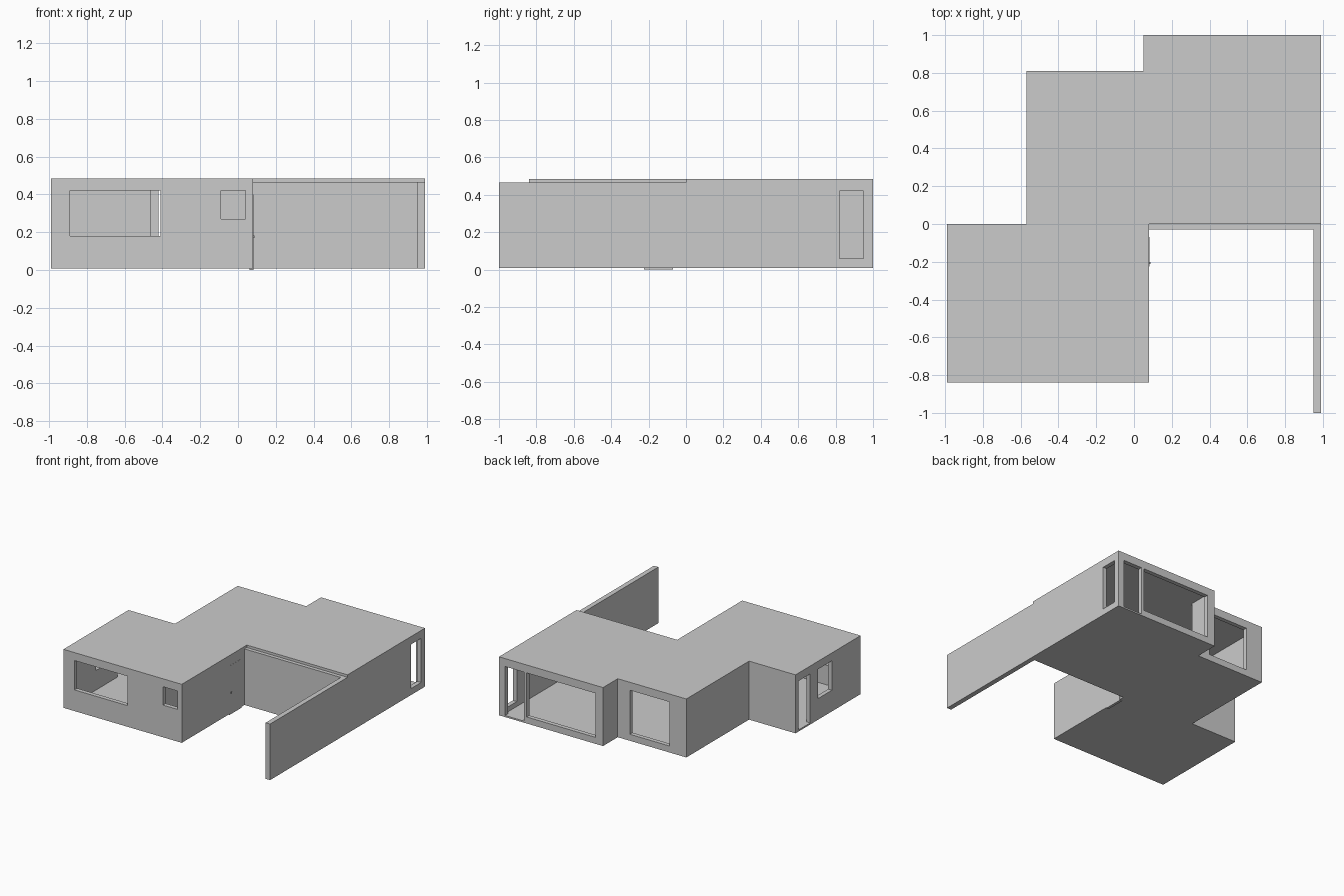
import bpy, bmesh

if "Cube" in bpy.data.objects:
    bpy.data.objects.remove(bpy.data.objects["Cube"])

BASE, FLOOR, CEIL, TOP = 0.007, 0.02, 0.46, 0.485
HEAD = 0.42   # common top of windows


def prism(name, pts, z0, z1):
    """Extrude a plan outline from z0 to z1."""
    bm = bmesh.new()
    face = bm.faces.new([bm.verts.new((x, y, z0)) for x, y in pts])
    new = bmesh.ops.extrude_face_region(bm, geom=[face])["geom"]
    verts = [g for g in new if isinstance(g, bmesh.types.BMVert)]
    bmesh.ops.translate(bm, verts=verts, vec=(0, 0, z1 - z0))
    bmesh.ops.recalc_face_normals(bm, faces=bm.faces)
    mesh = bpy.data.meshes.new(name)
    bm.to_mesh(mesh)
    bm.free()
    obj = bpy.data.objects.new(name, mesh)
    bpy.context.collection.objects.link(obj)
    return obj


def box(name, x0, x1, y0, y1, z0, z1):
    return prism(name, [(x0, y0), (x1, y0), (x1, y1), (x0, y1)], z0, z1)


def cut(target, cutter):
    """Subtract the cutter and discard it."""
    mod = target.modifiers.new("cut", 'BOOLEAN')
    mod.operation = 'DIFFERENCE'
    mod.solver = 'EXACT'
    mod.object = cutter
    bpy.context.view_layer.objects.active = target
    bpy.ops.object.modifier_apply(modifier=mod.name)
    bpy.data.objects.remove(cutter)


# House body with the attached courtyard wall
house = prism("house_shell", [
    (-0.99, -0.84), (0.08, -0.84), (0.08, -0.03), (0.95, -0.03), (0.95, -1.0),
    (0.99, -1.0), (0.99, 1.0), (0.05, 1.0), (0.05, 0.81), (-0.57, 0.81),
    (-0.57, 0.0), (-0.99, 0.0)], BASE, TOP)

# Courtyard wall stops a little below the roof
cut(house, prism("wall_top_cutter", [
    (0.08, 0.0), (0.08, -0.05), (0.9, -0.05), (0.9, -1.1), (1.1, -1.1),
    (1.1, 0.0)], 0.465, 0.6))

# Hollow interior
cut(house, prism("room_cutter", [
    (-0.955, -0.805), (0.045, -0.805), (0.045, 0.0), (0.955, 0.0),
    (0.955, 0.965), (0.085, 0.965), (0.085, 0.775), (-0.535, 0.775),
    (-0.535, -0.035), (-0.955, -0.035)], FLOOR, CEIL))

# Windows and doorways: x0, x1, y0, y1, z0, z1
openings = [
    (-0.89, -0.41, -0.9, -0.78, 0.18, HEAD),    # front window
    (-0.09, 0.04, -0.9, -0.78, 0.27, HEAD),     # small front window
    (-1.05, -0.93, -0.47, -0.29, 0.18, HEAD),   # left window
    (-1.05, -0.93, -0.19, -0.04, FLOOR, HEAD),  # left doorway
    (-0.42, -0.06, 0.75, 0.87, 0.06, HEAD),     # rear window
    (0.12, 0.74, 0.94, 1.05, 0.06, HEAD),       # wide rear window
    (0.765, 0.935, 0.94, 1.05, FLOOR, HEAD),    # rear doorway
    (0.93, 1.05, 0.82, 0.95, 0.06, HEAD),       # right window
    (0.03, 0.12, -0.225, -0.07, FLOOR, 0.40),   # entrance
]
for o in openings:
    cut(house, box("opening_cutter", *o))

# Entrance door and knob
box("entrance_door", 0.06, 0.081, -0.225, -0.07, 0.0, 0.40)
box("door_knob", 0.08, 0.087, -0.212, -0.2, 0.17, 0.182)

# Interior partitions
box("partition_stub", -0.54, -0.46, -0.035, 0.0, FLOOR, CEIL)
prism("bath_partition", [
    (-0.32, -0.81), (-0.29, -0.81), (-0.29, -0.33), (0.05, -0.33),
    (0.05, -0.30), (-0.32, -0.30)], FLOOR, CEIL)
